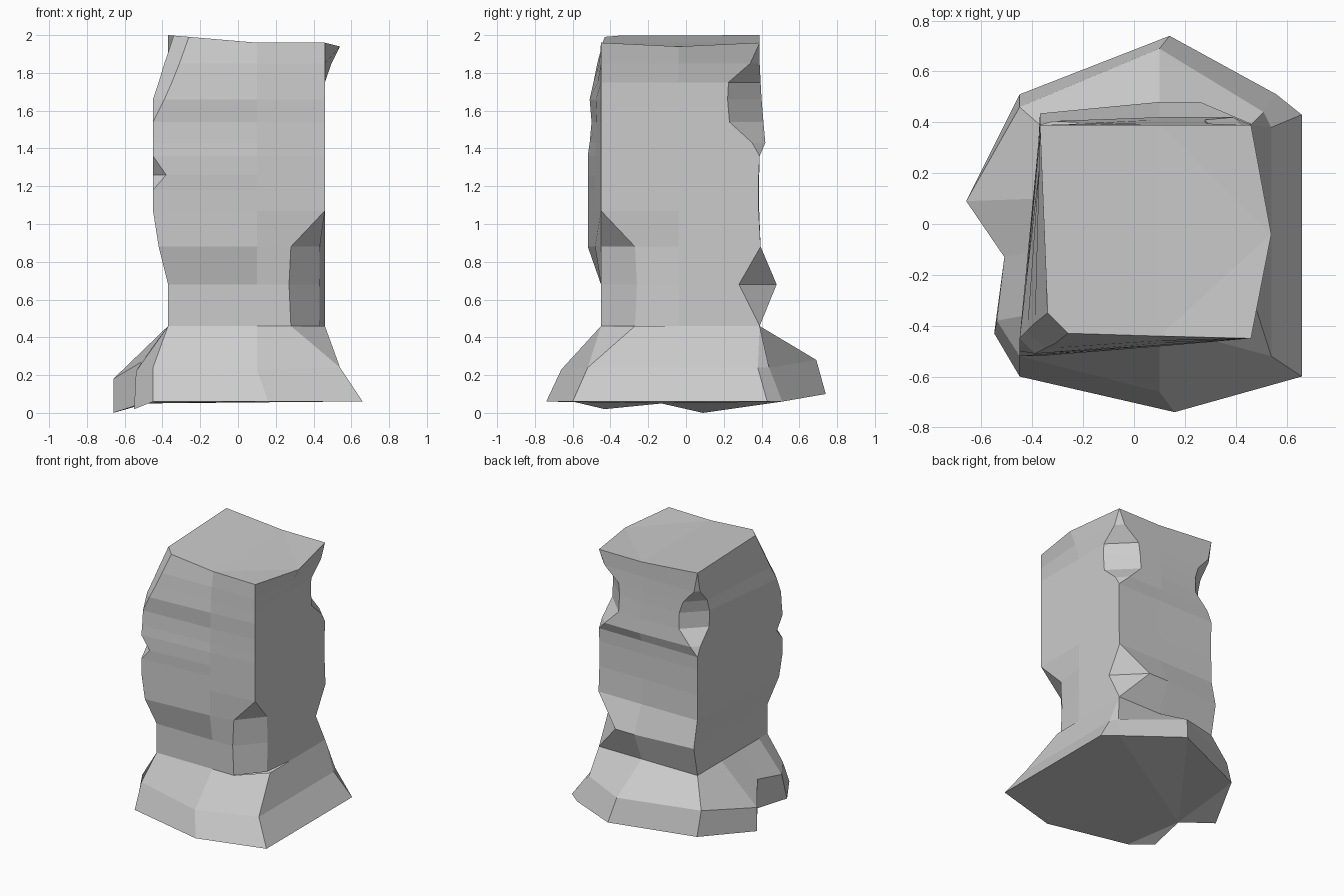
import bpy, bmesh


def loft(name, rings, cap_first=False, cap_last=False):
    """Skin a stack of equal-length rings with flat faces."""
    bm = bmesh.new()
    loops = [[bm.verts.new(p) for p in ring] for ring in rings]
    for a, b in zip(loops, loops[1:]):
        n = len(a)
        for i in range(n):
            j = (i + 1) % n
            bm.faces.new((a[i], a[j], b[j], b[i]))
    if cap_first:
        bm.faces.new(loops[0][::-1])
    if cap_last:
        bm.faces.new(loops[-1])
    bmesh.ops.remove_doubles(bm, verts=bm.verts, dist=0.004)
    bmesh.ops.triangulate(bm, faces=[f for f in bm.faces if len(f.verts) > 4])
    bmesh.ops.recalc_face_normals(bm, faces=bm.faces)
    mesh = bpy.data.meshes.new(name)
    bm.to_mesh(mesh)
    bm.free()
    obj = bpy.data.objects.new(name, mesh)
    bpy.context.collection.objects.link(obj)
    return obj


# Flared rock base: ground outline, shoulder outline, neck outline
ground = [(.16, -.74, .06), (.66, -.6, .06), (.66, -.6, .06), (.66, .43, .06),
          (.56, .51, .06), (.14, .74, .1), (-.45, .51, .06), (-.66, .09, 0),
          (-.51, -.13, .05), (-.55, -.43, .02), (-.45, -.6, .06)]
shoulder = [(.1, -.66, .23), (.54, -.52, .24), (.54, -.52, .24), (.54, .38, .24),
            (.51, .44, .24), (.1, .69, .28), (-.45, .46, .24), (-.66, .09, .18),
            (-.51, -.13, .27), (-.54, -.38, .22), (-.45, -.52, .24)]
neck = [(.1, -.45), (.28, -.45), (.46, -.27), (.46, .39), (.46, .39), (.1, .39),
        (-.37, .39), (-.37, .1), (-.37, -.1), (-.37, -.35), (-.37, -.45)]
loft("rock_base", [ground, shoulder, [(x, y, .46) for x, y in neck]], cap_first=True)

# Pillar levels: z, left x, front y, back y, then chips off the
# front-right, back-right, back-left and front-left corners
levels = [
    (.46, -.37, -.45, .39, .18, 0, 0, 0),
    (.68, -.37, -.45, .48, .19, .2, 0, 0),
    (.88, -.42, -.52, .395, .18, 0, 0, 0),
    (1.07, -.45, -.52, .385, 0, 0, 0, 0),
    (1.18, -.45, -.52, .385, 0, 0, 0, 0),
    (1.26, -.45, -.52, .385, 0, 0, 0, .07),
    (1.36, -.45, -.52, .39, 0, 0, 0, 0),
    (1.43, -.45, -.51, .42, 0, .07, .05, 0),
    (1.54, -.45, -.5, .41, 0, .18, .15, 0),
    (1.66, -.45, -.51, .40, 0, .18, .15, .06),
    (1.75, -.42, -.49, .395, 0, .17, .12, .07),
    (1.85, -.39, -.47, .39, 0, .05, .03, .08),
    (1.96, -.34, -.43, .39, 0, 0, 0, .08),
]
rings = []
for z, xl, yf, yb, fr, br, bl, fl in levels:
    top = z == 1.96
    xr = .54 if top else .46 + max(0, z - 1.75) * .35
    ybl = .39 + (yb - .39) * .5
    ring = [(.1, -.45 + (yf + .45) * .45), (.46 - fr, -.45), (.46 - fr * .15, -.45 + fr),
            (xr, -.04), (.46, yb - br), (.46 - br, yb), (.1, yb),
            (-.37 + bl, ybl), (-.37, ybl - bl), (xl, yf + fl), (xl + fl, yf)]
    # The crown tilts up to the left and dips at its right lip
    rings.append([(x, y, z + (max(0, .1 - x) * .085 - (.02 if x > .5 else 0) if top else 0))
                  for x, y in ring])
loft("rock_pillar", rings, cap_last=True)
